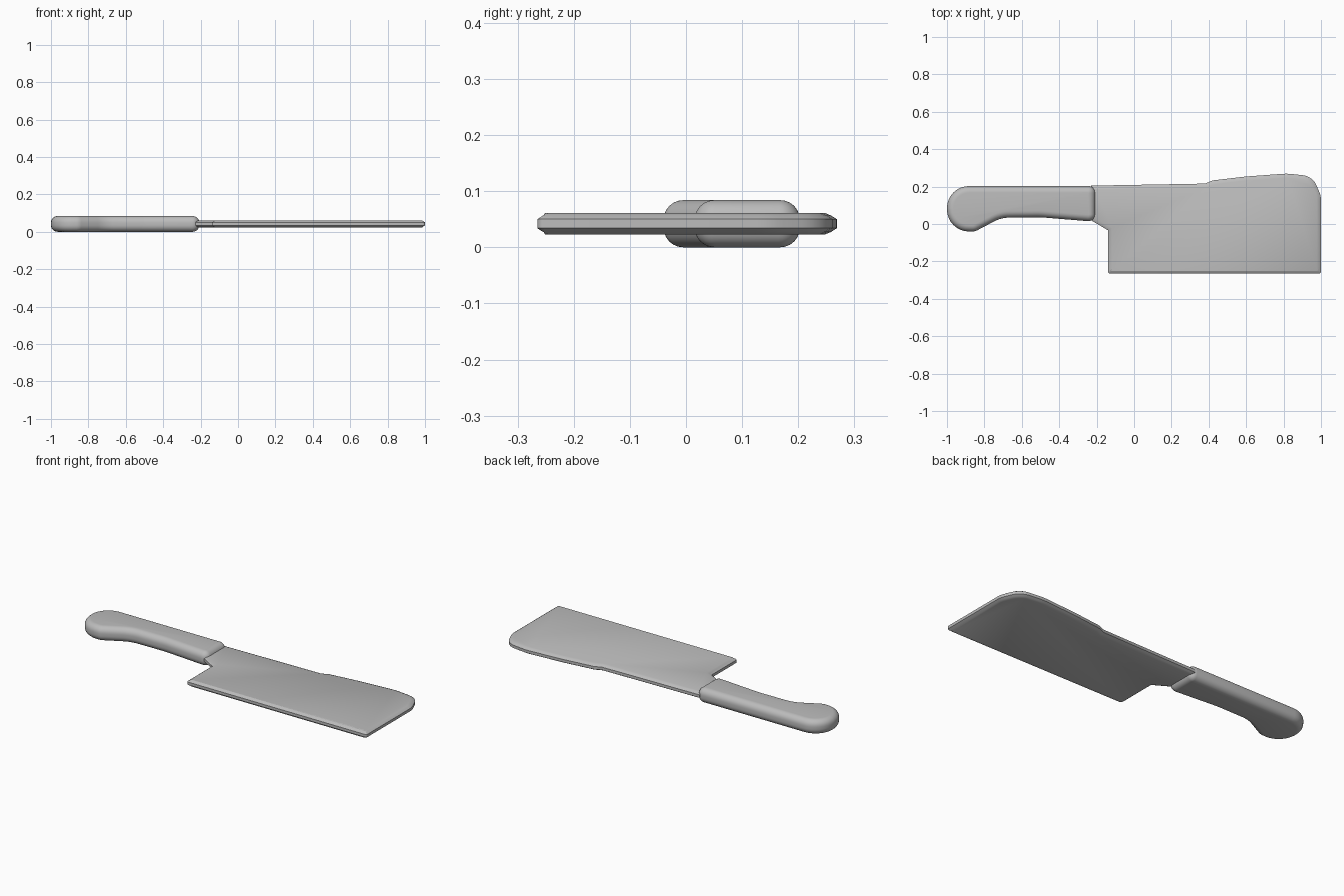
import bpy, bmesh, math
from mathutils import Vector

cube = bpy.data.objects.get("Cube")
if cube:
    bpy.data.objects.remove(cube, do_unlink=True)

MID = 0.042  # height of the plane both parts share


def material(name, color):
    m = bpy.data.materials.new(name)
    m.use_nodes = True
    m.diffuse_color = color
    m.node_tree.nodes["Principled BSDF"].inputs["Base Color"].default_value = color
    return m


def rounded(corners, steps=8):
    """Counter-clockwise outline from (x, y, radius) corners."""
    out = []
    for i, (x, y, r) in enumerate(corners):
        p = Vector((x, y))
        if r == 0:
            out.append(p)
            continue
        a = (Vector(corners[i - 1][:2]) - p).normalized()
        b = (Vector(corners[(i + 1) % len(corners)][:2]) - p).normalized()
        half = a.angle(b) / 2
        centre = p + (a + b).normalized() * (r / math.sin(half))
        start = p + a * (r / math.tan(half)) - centre
        end = p + b * (r / math.tan(half)) - centre
        sweep = start.angle_signed(end)  # clockwise positive
        for k in range(steps + 1):
            t = -sweep * k / steps
            c, s = math.cos(t), math.sin(t)
            out.append(centre + Vector((start.x * c - start.y * s,
                                        start.x * s + start.y * c)))
    return out


def inset(pts, d):
    """Move every edge of the outline inward by d."""
    out = []
    for i, p in enumerate(pts):
        a = (p - pts[i - 1]).normalized()
        b = (pts[(i + 1) % len(pts)] - p).normalized()
        na, nb = Vector((-a.y, a.x)), Vector((-b.y, b.x))
        out.append(p + (na + nb) * (d / (1 + na.dot(nb))))
    return out


def slab(name, outline, profile, mat, angle):
    """Stack inset outlines; profile lists (inset, height) from rim to cap."""
    levels = [(d, -h) for d, h in reversed(profile)] + list(profile)
    bm = bmesh.new()
    rings = [[bm.verts.new((p.x, p.y, MID + h)) for p in inset(outline, d)]
             for d, h in levels]
    n = len(outline)
    for lo, hi in zip(rings, rings[1:]):
        for i in range(n):
            j = (i + 1) % n
            bm.faces.new((lo[i], lo[j], hi[j], hi[i]))
    bm.faces.new(rings[-1])
    bm.faces.new(rings[0][::-1])
    bmesh.ops.recalc_face_normals(bm, faces=bm.faces)
    mesh = bpy.data.meshes.new(name)
    bm.to_mesh(mesh)
    bm.free()
    mesh.materials.append(mat)
    obj = bpy.data.objects.new(name, mesh)
    bpy.context.collection.objects.link(obj)
    bpy.ops.object.select_all(action='DESELECT')
    obj.select_set(True)
    bpy.context.view_layer.objects.active = obj
    bpy.ops.object.shade_smooth_by_angle(angle=math.radians(angle))
    return obj


grey = material("plain grey", (0.5, 0.5, 0.5, 1))

# Handle: straight back, hooked butt, fully rounded edges
handle = rounded([
    (-0.207, 0.203, 0.037), (-1, 0.203, 0.118), (-1, -0.04, 0.118),
    (-0.85, -0.04, 0.06), (-0.71, 0.034, 0.18), (-0.5, 0.036, 0.5),
    (-0.207, 0.012, 0.037)])
R = 0.035
round_edge = [(R * (1 - math.cos(t)), 0.007 + R * math.sin(t))
              for t in (math.radians(15 * k) for k in range(7))]
slab("handle", handle, round_edge, grey, 40)

# Blade: stepped spine rising to a rounded nose, chamfered all round
blade = rounded([
    (-0.23, 0.02, 0), (-0.14, -0.033, 0), (-0.14, -0.265, 0.012),
    (1, -0.265, 0.012), (1, 0.15, 0.12), (0.955, 0.255, 0.09),
    (0.82, 0.27, 0.3), (0.6, 0.254, 0), (0.42, 0.233, 0), (0.38, 0.216, 0),
    (-0.23, 0.205, 0)], 5)
slab("blade", blade, [(0, 0.008), (0.01, 0.0145), (0.022, 0.0195)], grey, 30)
